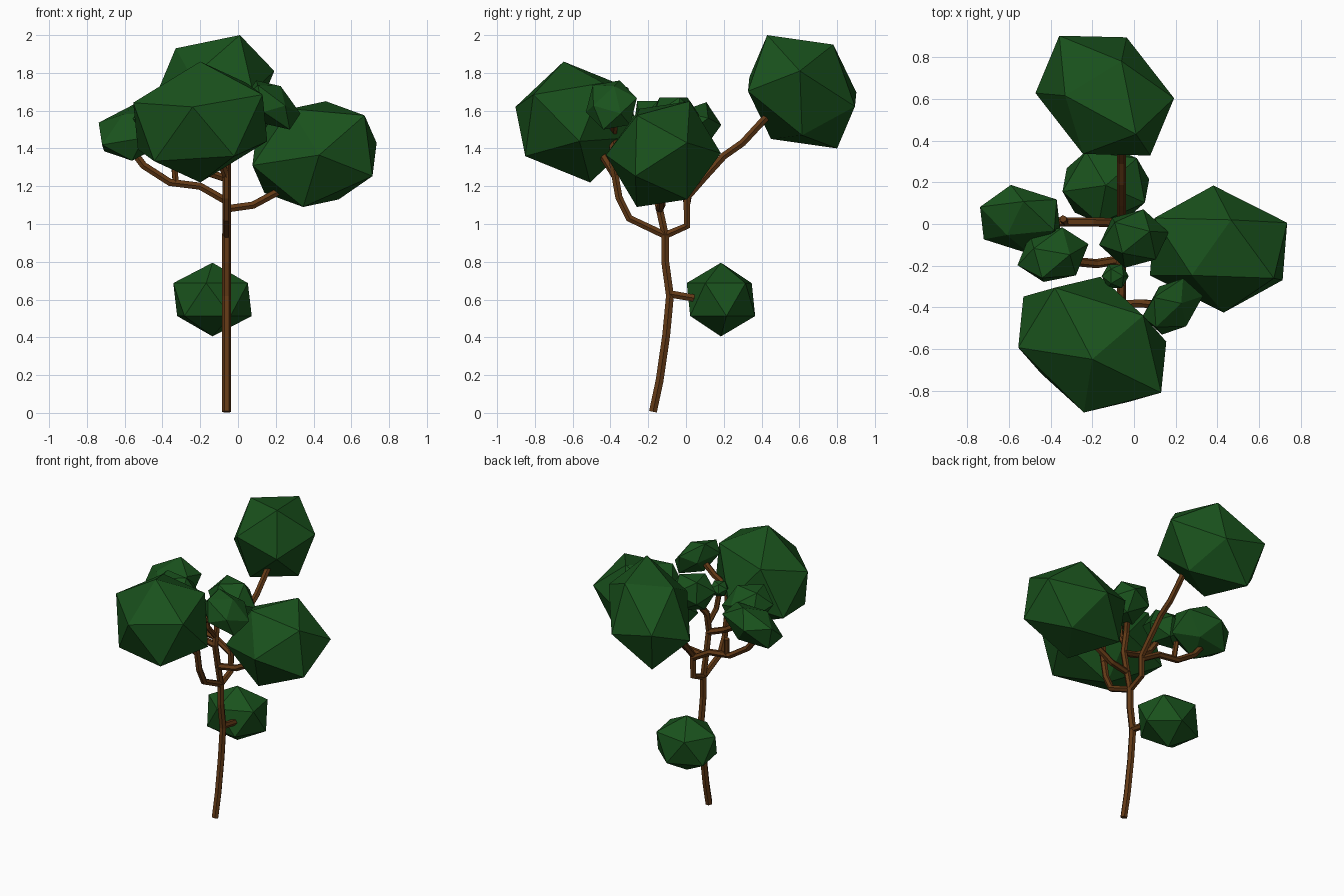
import bpy, bmesh
from mathutils import Matrix, Vector

if "Cube" in bpy.data.objects:
    bpy.data.objects.remove(bpy.data.objects["Cube"])


def material(name, rgb):
    m = bpy.data.materials.new(name)
    m.diffuse_color = (*rgb, 1)
    m.use_nodes = True
    m.node_tree.nodes["Principled BSDF"].inputs["Base Color"].default_value = m.diffuse_color
    return m


GREEN = material("leaf_green", (0.01, 0.085, 0.012))
BROWN = material("bark_brown", (0.125, 0.042, 0.008))


def foliage(name, centre, a, b, c):
    """Stretched icosahedron; a, b, c are the corners of one face from the centre."""
    bm = bmesh.new()
    bmesh.ops.create_icosphere(bm, subdivisions=1, radius=1)
    bm.faces.ensure_lookup_table()
    face = Matrix([v.co.normalized() for v in bm.faces[0].verts]).transposed()
    shape = Matrix([Vector(a), Vector(b), Vector(c)]).transposed() @ face.inverted()
    for v in bm.verts:
        v.co = shape @ v.co
    bmesh.ops.recalc_face_normals(bm, faces=bm.faces)
    me = bpy.data.meshes.new(name)
    bm.to_mesh(me)
    bm.free()
    me.materials.append(GREEN)
    ob = bpy.data.objects.new(name, me)
    ob.location = centre
    bpy.context.collection.objects.link(ob)


def branch(name, points, radius=0.022):
    """Six-sided tube along a path."""
    cu = bpy.data.curves.new(name, 'CURVE')
    cu.dimensions = '3D'
    cu.bevel_depth = radius
    cu.bevel_resolution = 1
    cu.use_fill_caps = True
    sp = cu.splines.new('POLY')
    sp.points.add(len(points) - 1)
    for p, co in zip(sp.points, points):
        p.co = (*co, 1)
    sp.use_smooth = False
    cu.materials.append(BROWN)
    bpy.context.collection.objects.link(bpy.data.objects.new(name, cu))


# Foliage clumps
foliage("foliage_back", (-.14, .615, 1.70),
        (.15, -.185, .30), (.08, .165, .25), (-.19, 0, .23))
foliage("foliage_front", (-.20, -.578, 1.54),
        (0, -.07, .32), (.33, -.23, .145), (-.04, -.325, .08))
foliage("foliage_right", (.405, -.12, 1.37),
        (.06, .14, .28), (.265, -.14, .205), (-.128, -.126, .24))
foliage("foliage_front_right", (.185, -.395, 1.63),
        (.041, .015, .10), (-.089, .043, .13), (-.08, -.099, .105))
foliage("foliage_left", (-.545, .022, 1.49),
        (-.064, -.075, .09), (.016, .086, .155), (.163, -.053, .105))
foliage("foliage_front_left", (-.388, -.147, 1.53),
        (-.052, -.112, .12), (-.092, .03, .12), (.081, 0, .12))
foliage("foliage_middle", (0, -.07, 1.55),
        (-.055, -.07, .12), (.076, .035, .12), (-.092, .078, .12))
foliage("foliage_tiny", (-.09, -.25, 1.53),
        (.04, 0, .045), (-.02, .035, .045), (-.02, -.035, .045))
foliage("foliage_low", (-.135, .185, .60),
        (0, 0, .195), (.149, .13, .087), (-.095, .163, .087))

# Trunk and its low twig
X = -.06
branch("trunk", [(X, -.175, .006), (X, -.14, .17), (X, -.105, .41), (X, -.085, .62),
                 (X, -.11, .80), (X, -.11, .95)], .024)
branch("low_twig", [(X, -.085, .63), (X, -.03, .62), (X, .06, .605)])

# Back limb with the left limb growing from it
branch("back_limb", [(X, -.11, .94), (X, .005, .99), (X, .005, 1.14), (X, .10, 1.25),
                     (X, .20, 1.36), (X, .30, 1.43), (X, .42, 1.56), (-.08, .50, 1.64)])
branch("left_limb", [(X, .005, 1.12), (-.20, .01, 1.20), (-.36, .01, 1.22),
                     (-.50, .01, 1.31), (-.56, .015, 1.39)])
branch("left_twig", [(-.33, .01, 1.22), (-.34, .025, 1.34)], .018)

# Front limb feeding two clumps
branch("front_limb", [(X, -.11, .94), (X, -.30, 1.03), (X, -.355, 1.14),
                      (X, -.385, 1.31), (X, -.385, 1.48), (.04, -.38, 1.54), (.12, -.39, 1.60)])
branch("front_twig", [(X, -.37, 1.25), (-.11, -.45, 1.38)])

# Middle limb with its side branches
branch("middle_limb", [(X, -.11, .94), (X, -.145, 1.10), (X, -.175, 1.25),
                       (X, -.15, 1.38), (-.02, -.09, 1.48)])
branch("right_limb", [(X, -.14, 1.08), (.08, -.13, 1.10), (.21, -.13, 1.17), (.28, -.13, 1.22)])
branch("front_left_limb", [(X, -.17, 1.24), (-.18, -.19, 1.28), (-.28, -.18, 1.34),
                           (-.35, -.16, 1.45)])
branch("tiny_twig", [(X, -.165, 1.30), (-.08, -.23, 1.39), (-.09, -.25, 1.50)], .018)
